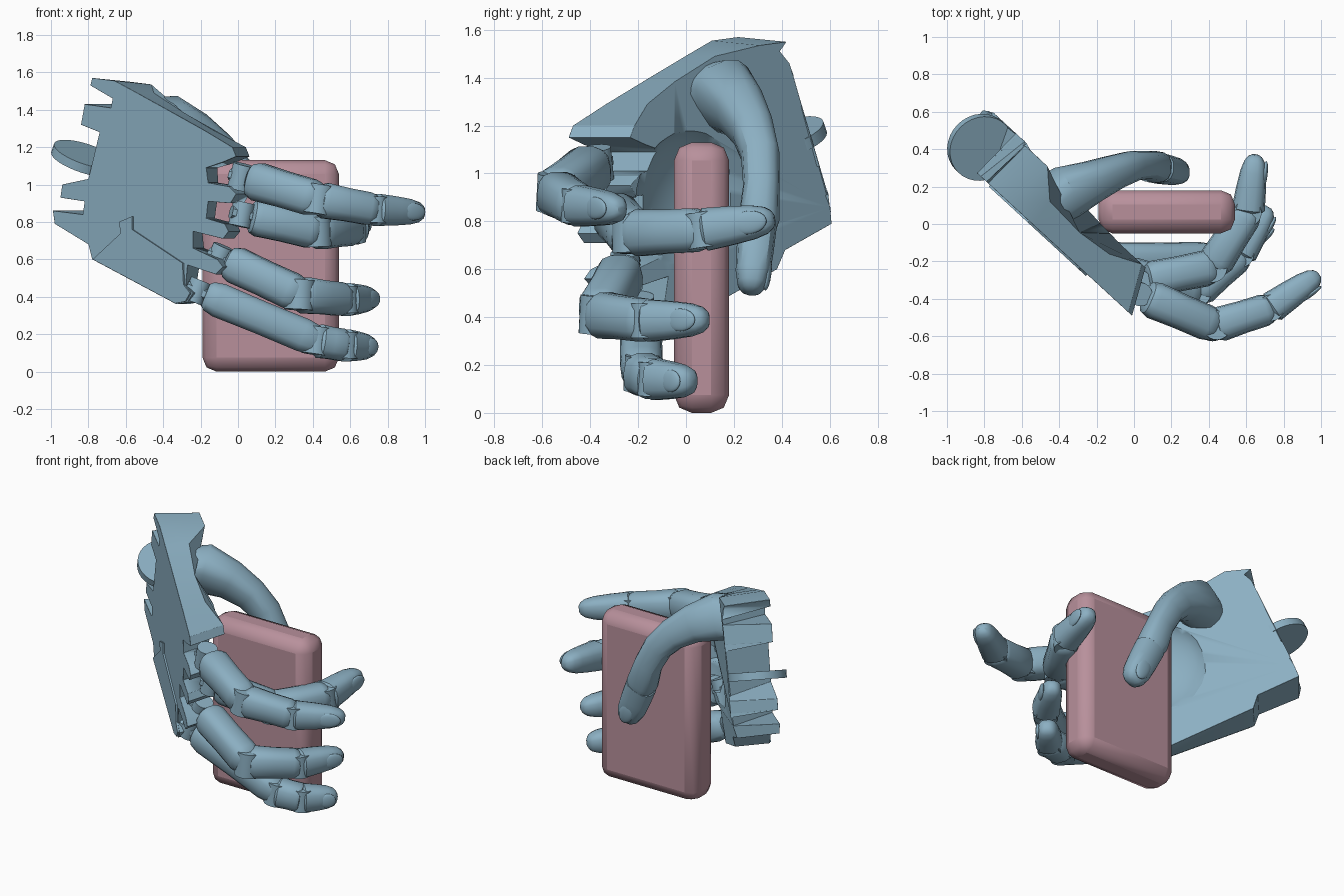
import bpy, bmesh, math
from mathutils import Vector, Matrix

if "Cube" in bpy.data.objects:
    bpy.data.objects.remove(bpy.data.objects["Cube"])


def material(name, color):
    m = bpy.data.materials.new(name)
    m.diffuse_color = (*color, 1)
    m.use_nodes = True
    m.node_tree.nodes["Principled BSDF"].inputs["Base Color"].default_value = m.diffuse_color
    return m


BLUE = material("blue", (0.26, 0.43, 0.54))
PINK = material("pink", (0.48, 0.28, 0.33))


def make(name, bm, mat, angle=32):
    bmesh.ops.recalc_face_normals(bm, faces=bm.faces)
    me = bpy.data.meshes.new(name)
    bm.to_mesh(me)
    bm.free()
    for p in me.polygons:
        p.use_smooth = True
    me.set_sharp_from_angle(angle=math.radians(angle))
    ob = bpy.data.objects.new(name, me)
    bpy.context.collection.objects.link(ob)
    me.materials.append(mat)
    return ob


def frame(d, ref):
    """Axes across a bone: hinge side and back of the finger."""
    dorsal = d.cross(Vector(ref)).normalized()
    return dorsal.cross(d).normalized(), dorsal


def loft(name, rings, n=14):
    """Skin a list of (centre, side axis, dorsal axis, half width, half depth)."""
    bm = bmesh.new()
    loops = []
    for c, s, u, w, h in rings:
        loop = []
        for i in range(n):
            a = 2 * math.pi * (i + 0.5) / n
            ca, sa = math.cos(a), math.sin(a)
            x = math.copysign(abs(ca) ** 0.75, ca)
            y = math.copysign(abs(sa) ** 0.75, sa)
            loop.append(bm.verts.new(c + s * x * w + u * y * h))
        loops.append(loop)
    for a, b in zip(loops, loops[1:]):
        for i in range(n):
            bm.faces.new((a[i], a[(i + 1) % n], b[(i + 1) % n], b[i]))
    bm.faces.new(loops[0][::-1])
    bm.faces.new(loops[-1])
    return make(name, bm, BLUE)


def cylinder(name, centre, axis, r, length, n=24):
    bm = bmesh.new()
    rot = Vector(axis).to_track_quat('Z', 'Y').to_matrix().to_4x4()
    bmesh.ops.create_cone(bm, cap_ends=True, segments=n, radius1=r, radius2=r,
                          depth=length, matrix=Matrix.Translation(centre) @ rot)
    return make(name, bm, BLUE)


def ellipsoid(name, centre, axes, radii, mat=BLUE):
    bm = bmesh.new()
    rot = Matrix(axes).transposed().to_4x4()
    bmesh.ops.create_uvsphere(bm, u_segments=24, v_segments=14, radius=1,
                              matrix=Matrix.Translation(centre) @ rot @ Matrix.Diagonal((*radii, 1)))
    return make(name, bm, mat, 60)


# shape of a middle bone and of a fingertip: (position along bone, size)
BONE = [(0.0, 0.66), (0.03, 0.86), (0.12, 1.0), (0.5, 0.97), (0.88, 1.0), (0.98, 0.9), (1.04, 0.66)]
TIP = [(0.0, 0.85), (0.04, 1.0), (0.4, 0.97), (0.7, 0.9), (0.88, 0.74), (0.96, 0.52), (1.0, 0.25)]


def finger(name, joints, radii, ref):
    pts = [Vector(p) for p in joints]
    labels = ["proximal", "middle", "tip"]
    for k in range(3):
        a, b = pts[k], pts[k + 1]
        d = (b - a).normalized()
        s, u = frame(d, ref)
        start = a + d * 0.05 if k == 0 else a
        ra, rb = radii[k], radii[k + 1]
        prof = TIP if k == 2 else BONE
        loft(f"{name}_{labels[k]}", [(start.lerp(b, t), s, u, (ra + (rb - ra) * t) * f,
                                      (ra + (rb - ra) * t) * f * 0.97) for t, f in prof])
        # hinge barrel at the near joint
        cylinder(f"{name}_hinge_{k + 1}", a, s, ra * (0.6 if k == 0 else 0.8), ra * (1.3 if k == 0 else 1.6))
        if k == 0:
            loft(f"{name}_tongue", [(a - d * 0.06, s, u, 0.035, 0.05), (a + d * 0.1, s, u, 0.035, 0.05)], 8)
        # nail
        if k == 2:
            r = ra + (rb - ra) * 0.65
            ellipsoid(f"{name}_nail", a.lerp(b, 0.68) + u * r * 0.76 - d * 0.005,
                      (s, d, u), (r * 0.6, (b - a).length * 0.25, r * 0.2))


finger("index_finger", [(0.02, -0.37, 1.04), (0.43, -0.545, 0.92), (0.73, -0.45, 0.865), (0.99, -0.27, 0.85)],
       [0.105, 0.098, 0.088, 0.072], (0, 0, 1))
finger("middle_finger", [(0.02, -0.31, 0.84), (0.42, -0.23, 0.75), (0.61, 0.07, 0.765), (0.65, 0.37, 0.81)],
       [0.10, 0.10, 0.092, 0.075], (0, 0, 1))
finger("ring_finger", [(-0.10, -0.25, 0.61), (0.33, -0.365, 0.41), (0.57, -0.16, 0.385), (0.72, 0.09, 0.39)],
       [0.10, 0.10, 0.09, 0.073], (0, 0, 1))
finger("little_finger", [(-0.22, -0.19, 0.43), (0.42, -0.185, 0.165), (0.57, -0.13, 0.14), (0.72, 0.03, 0.13)],
       [0.095, 0.092, 0.088, 0.072], (0, 0, 1))

# thumb: curved lower bone and a tip lying on the back of the block
path = [(-0.48, 0.10, 1.30, 0.10), (-0.45, 0.12, 1.32, 0.14), (-0.36, 0.17, 1.325, 0.15),
        (-0.22, 0.23, 1.265, 0.12), (-0.10, 0.28, 1.18, 0.10), (-0.01, 0.31, 1.08, 0.09),
        (0.06, 0.315, 0.95, 0.085), (0.11, 0.305, 0.81, 0.095), (0.13, 0.30, 0.76, 0.08)]
rings = []
for i, p in enumerate(path):
    a, b = path[max(i - 1, 0)], path[min(i + 1, len(path) - 1)]
    d = (Vector(b[:3]) - Vector(a[:3])).normalized()
    s, u = frame(d, (-0.75, 0, -0.65))
    rings.append((Vector(p[:3]), s, u, p[3], p[3] * 0.9))
loft("thumb_lower", rings)
a, b = Vector((0.12, 0.30, 0.79)), Vector((0.25, 0.27, 0.50))
d = (b - a).normalized()
s, u = frame(d, (-1, 0, 0))
loft("thumb_tip", [(a.lerp(b, t), s, u, 0.095 * f, 0.08 * f) for t, f in TIP])
ellipsoid("thumb_nail", a.lerp(b, 0.68) + u * 0.06, (s, d, u), (0.05, 0.08, 0.018))

# palm slab: outline seen from the front, with knuckle forks and wrist lugs
outline = [(-0.78, 1.57), (-0.66, 1.555), (-0.54, 1.49), (-0.35, 1.385), (-0.18, 1.29), (-0.03, 1.20),
           (-0.01, 1.15), (-0.08, 1.12), (-0.17, 1.09), (-0.16, 1.01), (-0.05, 0.99), (-0.01, 0.95),
           (-0.04, 0.90), (-0.16, 0.91), (-0.17, 0.82), (-0.07, 0.79), (-0.05, 0.75), (-0.08, 0.71),
           (-0.24, 0.75), (-0.24, 0.66), (-0.11, 0.60), (-0.08, 0.56), (-0.12, 0.52), (-0.27, 0.57),
           (-0.28, 0.46), (-0.24, 0.42), (-0.27, 0.37), (-0.33, 0.36), (-0.78, 0.60), (-0.80, 0.68),
           (-0.98, 0.79), (-0.99, 0.86), (-0.83, 0.84), (-0.82, 0.91), (-0.95, 0.93), (-0.94, 1.00),
           (-0.80, 1.03), (-0.74, 1.28), (-0.84, 1.32), (-0.82, 1.43), (-0.68, 1.41), (-0.67, 1.46),
           (-0.79, 1.53)]
bm = bmesh.new()
outer, inner = [], []
for x, z in outline:
    y = 0.19 - 0.92 * (x + 0.75)
    outer.append(bm.verts.new((x, y, z)))
    t = 0.18 + 0.12 * min(max((z - 0.45) / 0.45, 0), 1)
    if z > 1.25 and -0.6 < x < -0.1:      # scoop beside the thumb root
        t = 0.16 if x < -0.3 else 0.2
    if x < -0.66 and 0.75 < z < 1.55:     # straight wall along the wrist
        x = -0.76 - 0.32 * (1.5 - z)
        y = 0.19 - 0.92 * (x + 0.75)
    k = min(max((x + 0.65) / 0.45, 0), 1)
    drop = 0.02 if z > 1.5 else 0
    inner.append(bm.verts.new((x + t * (0.66 - 0.42 * k), y + t * (0.74 + 0.12 * k) - drop, z - drop)))
bm.faces.new(outer)
bm.faces.new(inner[::-1])
n = len(outline)
for i in range(n):
    bm.faces.new((outer[i], inner[i], inner[(i + 1) % n], outer[(i + 1) % n]))
palm = make("palm", bm, BLUE)
bev = palm.modifiers.new("bevel", 'BEVEL')
bev.width = 0.012
bev.segments = 2

# hollow of the palm
hollow = ellipsoid("palm_hollow_cutter", (-0.14, 0.05, 0.86),
                   (Vector((0.73, -0.68, 0)), Vector((0.68, 0.73, 0)), Vector((0, 0, 1))), (0.34, 0.18, 0.34))
hollow.hide_render = True
hollow.display_type = 'WIRE'
hollow.hide_set(True)
cut = palm.modifiers.new("hollow", 'BOOLEAN')
cut.operation = 'DIFFERENCE'
cut.object = hollow
cut.solver = 'EXACT'

# raised strip for the little finger on the back of the hand
bm = bmesh.new()
strip = [(-0.63, 0.80), (-0.56, 0.83), (-0.56, 0.76), (-0.29, 0.58), (-0.285, 0.465),
         (-0.25, 0.42), (-0.275, 0.375), (-0.33, 0.365), (-0.77, 0.60), (-0.62, 0.74)]
f = bm.faces.new([bm.verts.new((x, 0.19 - 0.92 * (x + 0.75), z)) for x, z in strip])
ext = bmesh.ops.extrude_face_region(bm, geom=[f])
for v in ext["geom"]:
    if isinstance(v, bmesh.types.BMVert):
        v.co += Vector((-0.007, -0.008, 0))
make("little_finger_strip", bm, BLUE)

# wrist wheel
cylinder("wrist_wheel", (-0.82, 0.41, 1.14), (0.3, -0.3, 0.9), 0.18, 0.05, 32)

# held block
bm = bmesh.new()
bmesh.ops.create_cube(bm, size=1, matrix=Matrix.Translation((0.175, 0.065, 0.565)) @ Matrix.Diagonal((0.73, 0.23, 1.13, 1)))
block = make("held_block", bm, PINK)
bev = block.modifiers.new("bevel", 'BEVEL')
bev.width = 0.075
bev.segments = 2
